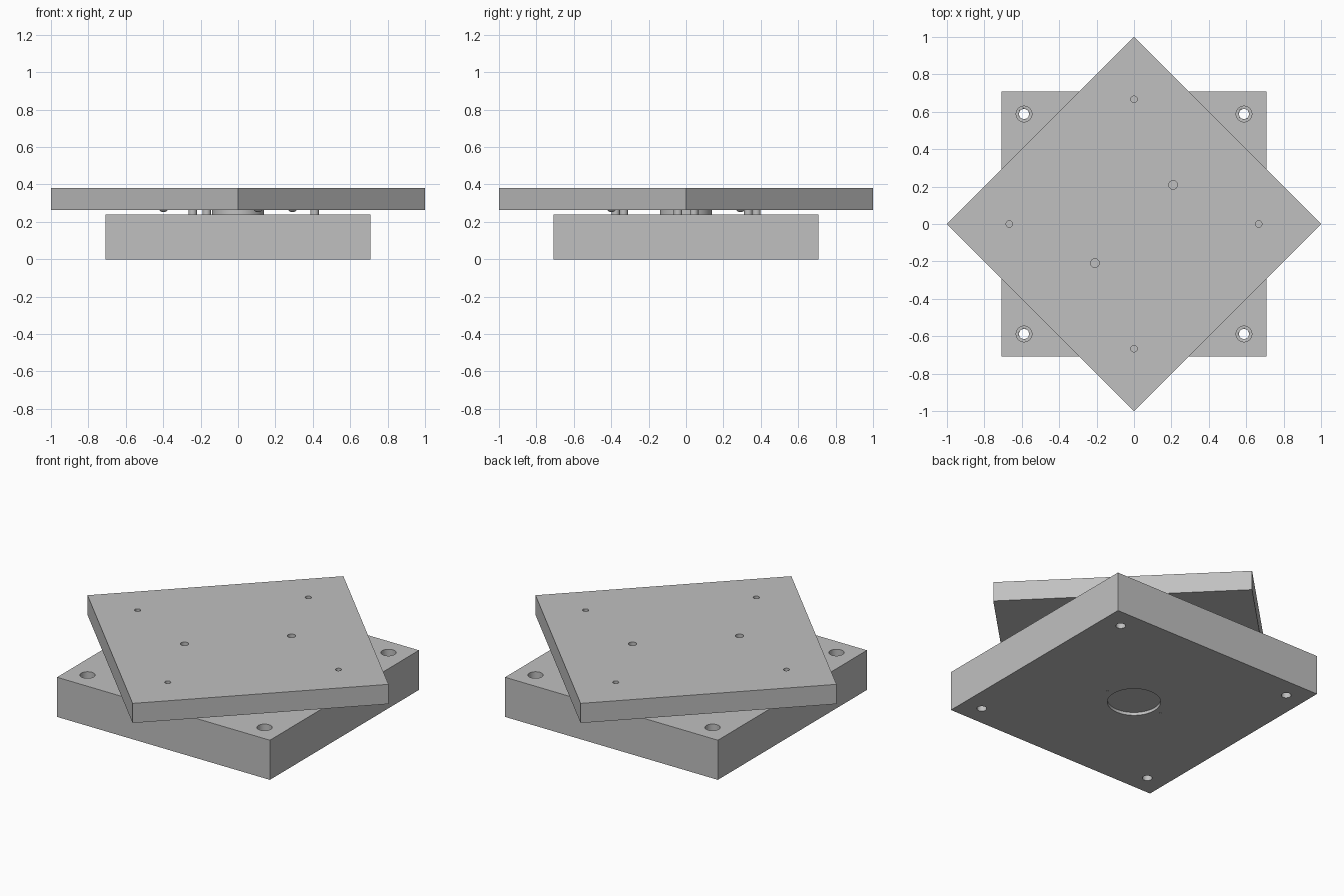
import bpy, math

if "Cube" in bpy.data.objects:
    bpy.data.objects.remove(bpy.data.objects["Cube"])

grey = bpy.data.materials.new("machined grey")
grey.diffuse_color = (0.53, 0.53, 0.53, 1)
grey.use_nodes = True
grey.node_tree.nodes["Principled BSDF"].inputs["Base Color"].default_value = grey.diffuse_color


def finish(obj, name):
    obj.name = name
    obj.data.materials.clear()
    obj.data.materials.append(grey)
    return obj


def block(name, size, z0, z1, turn=0):
    bpy.ops.mesh.primitive_cube_add(size=1, location=(0, 0, (z0 + z1) / 2),
                                    rotation=(0, 0, turn))
    obj = bpy.context.object
    obj.scale = (size, size, z1 - z0)
    bpy.ops.object.transform_apply(location=True, rotation=True, scale=True)
    return finish(obj, name)


def cylinder(name, x, y, r, z0, z1, sides=32):
    bpy.ops.mesh.primitive_cylinder_add(vertices=sides, radius=r, depth=z1 - z0,
                                        location=(x, y, (z0 + z1) / 2))
    bpy.ops.object.shade_smooth_by_angle(angle=math.radians(35))
    return finish(bpy.context.object, name)


def drill(target, x, y, r, z0, z1, sides=32):
    cutter = cylinder("cutter", x, y, r, z0, z1, sides)
    cutter.hide_render = True
    mod = target.modifiers.new("hole", "BOOLEAN")
    mod.operation, mod.solver, mod.object = "DIFFERENCE", "EXACT", cutter
    bpy.context.view_layer.objects.active = target
    bpy.ops.object.modifier_apply(modifier=mod.name)
    bpy.data.objects.remove(cutter, do_unlink=True)


def polar(radius, degrees):
    a = math.radians(degrees)
    return radius * math.cos(a), radius * math.sin(a)


SIDE = math.sqrt(2)
BASE_TOP, PLATE_LOW, PLATE_TOP = 0.238, 0.264, 0.382

# Base plate: counterbored corner holes, round pocket and pin holes underneath
base = block("base_plate", SIDE, 0, BASE_TOP)
for sx in (-1, 1):
    for sy in (-1, 1):
        drill(base, sx * 0.588, sy * 0.588, 0.027, -0.1, 0.4)
        drill(base, sx * 0.588, sy * 0.588, 0.042, 0.14, 0.4)
drill(base, 0, 0, 0.145, -0.1, 0.018, 64)
for sx in (-1, 1):
    drill(base, sx * 0.187, 0, 0.006, -0.1, 0.05, 16)

# Turned top plate with blind mounting holes
plate = block("top_plate", SIDE, PLATE_LOW, PLATE_TOP, math.radians(45))
for k in range(4):
    drill(plate, *polar(0.667, 90 * k), 0.017, 0.30, 0.5, 24)
for s in (-1, 1):
    drill(plate, s * 0.209, s * 0.209, 0.023, 0.30, 0.5, 24)

# Central hub joining the plates
cylinder("hub", 0, 0, 0.14, BASE_TOP - 0.03, PLATE_LOW + 0.01, 64)

# Three pairs of support pins and three ball detents around the hub
for k in range(3):
    for s in (-1, 1):
        cylinder("support_pin", *polar(0.412, 120 * k + s * 6), 0.0225,
                 BASE_TOP - 0.01, PLATE_LOW + 0.01, 24)
    x, y = polar(0.412, 45 + 120 * k)
    bpy.ops.mesh.primitive_uv_sphere_add(segments=24, ring_count=12,
                                         radius=0.028, location=(x, y, 0.28))
    bpy.ops.object.shade_smooth()
    finish(bpy.context.object, "detent_ball")
